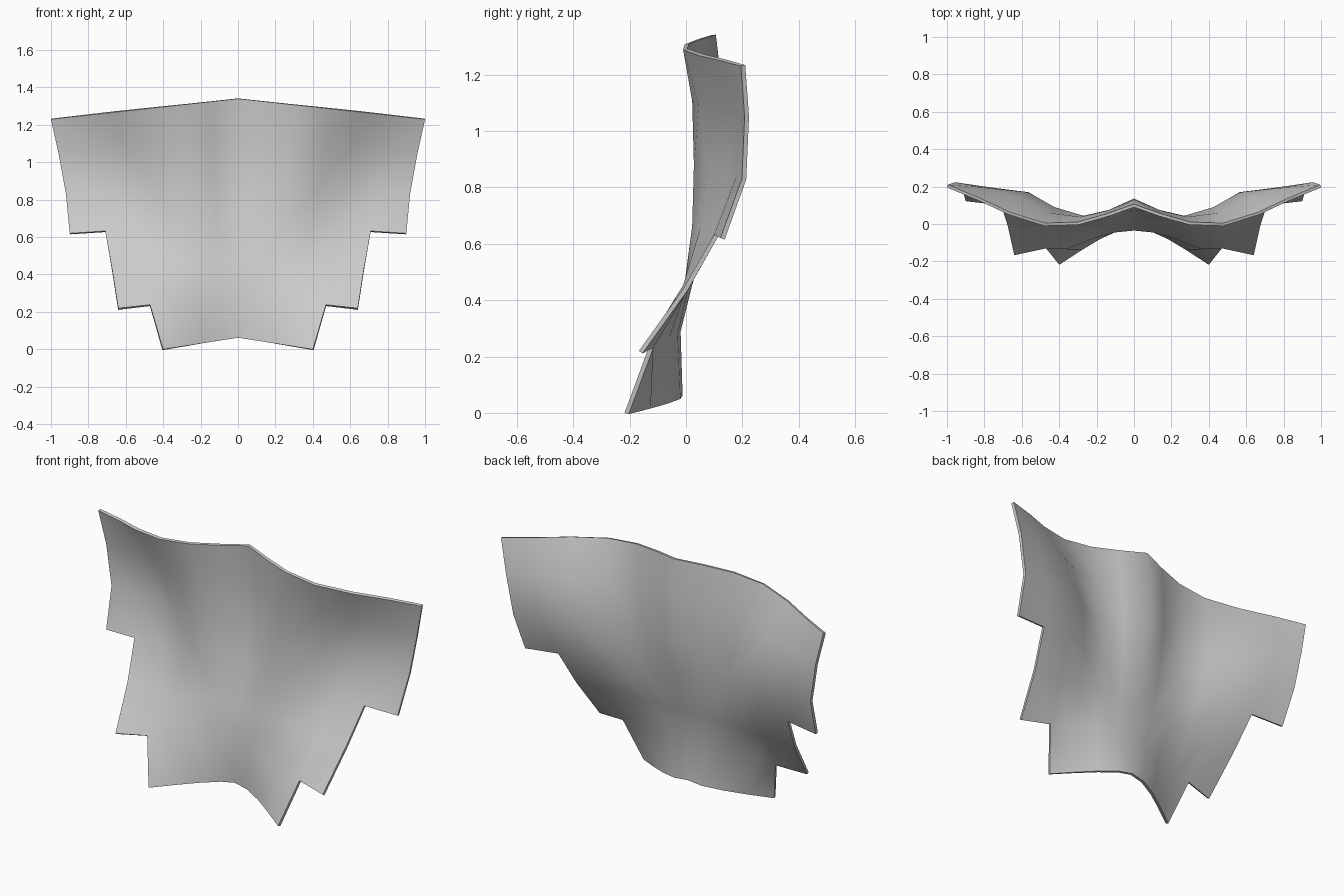
import bpy, math

if "Cube" in bpy.data.objects:
    bpy.data.objects.remove(bpy.data.objects["Cube"])

# Half of the front surface: each row runs from the centre line to the outer edge.
# (z at centre, z at outer edge, [(x, y), ...]); rows shorten at the two side steps.
ROWS = [
    (1.34, 1.23, [(0, .09), (.14, .04), (.3, -.005), (.48, -.01), (.67, .05), (.83, .125), (1, .195)]),
    (1.13, 1.05, [(0, .115), (.135, .057), (.285, .022), (.46, .045), (.62, .13), (.81, .18), (.96, .208)]),
    (.90, .83, [(0, .12), (.13, .06), (.27, .028), (.43, .075), (.57, .155), (.77, .18), (.92, .198)]),
    (.68, .62, [(0, .075), (.12, .04), (.25, .022), (.40, .05), (.53, .095), (.71, .10), (.90, .122)]),
    (.47, .44, [(0, .01), (.11, .0), (.23, -.005), (.37, -.01), (.50, -.005), (.675, -.01)]),
    (.29, .22, [(0, -.035), (.1, -.045), (.21, -.075), (.36, -.135), (.47, -.13), (.64, -.167)]),
    (.062, 0, [(0, -.028), (.08, -.035), (.18, -.08), (.28, -.14), (.40, -.218)]),
]

verts, faces, starts = [], [], []
for zc, ze, pts in ROWS:
    starts.append(len(verts))
    edge = pts[-1][0]
    verts += [(x, y, zc + (ze - zc) * x / edge) for x, y in pts]
for i in range(len(ROWS) - 1):
    a, b = starts[i], starts[i + 1]
    for j in range(len(ROWS[i + 1][2]) - 1):
        faces.append((b + j, b + j + 1, a + j + 1, a + j))

# Curved stepped panel
mesh = bpy.data.meshes.new("stepped_panel")
mesh.from_pydata(verts, [], faces)
panel = bpy.data.objects.new("stepped_panel", mesh)
bpy.context.collection.objects.link(panel)
bpy.context.view_layer.objects.active = panel
panel.select_set(True)

# Mirror the half, then give the sheet its thin wall towards the back
mirror = panel.modifiers.new("mirror", 'MIRROR')
mirror.use_clip = True
wall = panel.modifiers.new("wall", 'SOLIDIFY')
wall.thickness = 0.016
wall.offset = -1
for name in ("mirror", "wall"):
    bpy.ops.object.modifier_apply(modifier=name)
bpy.ops.object.shade_smooth_by_angle(angle=math.radians(50))
